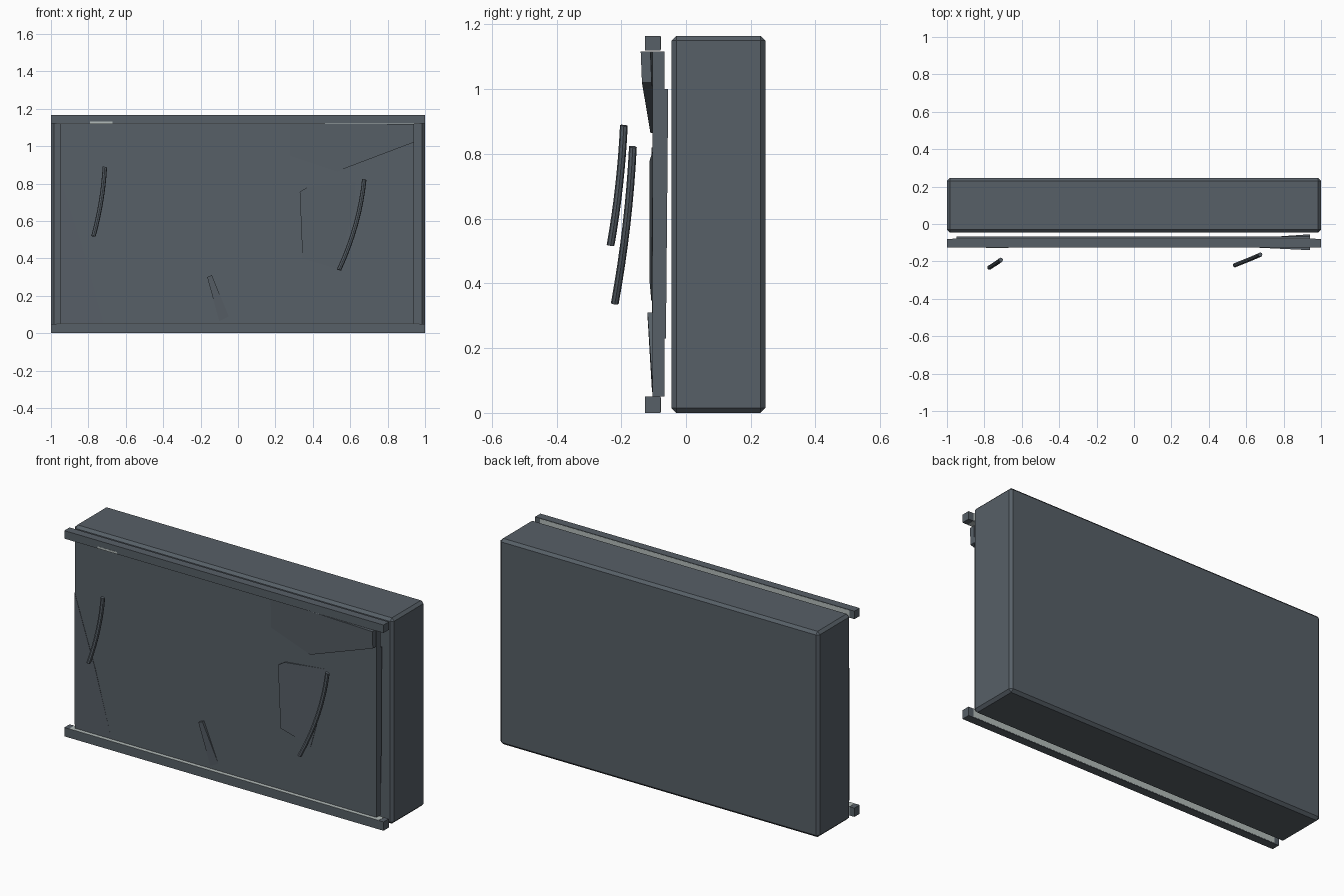
import bpy, bmesh, math
from mathutils import Vector

if "Cube" in bpy.data.objects:
    bpy.data.objects.remove(bpy.data.objects["Cube"])


def material(name, rgb):
    m = bpy.data.materials.new(name)
    m.diffuse_color = (*rgb, 1)
    m.use_nodes = True
    m.node_tree.nodes["Principled BSDF"].inputs["Base Color"].default_value = m.diffuse_color
    return m


GREY = material("slate grey", (0.095, 0.115, 0.135))
LIGHT = material("pale grey", (0.45, 0.50, 0.49))


def finish(bm, name, mat):
    bmesh.ops.recalc_face_normals(bm, faces=bm.faces)
    me = bpy.data.meshes.new(name)
    bm.to_mesh(me)
    bm.free()
    me.materials.append(mat)
    ob = bpy.data.objects.new(name, me)
    bpy.context.collection.objects.link(ob)
    return ob


def box(name, lo, hi, mat=GREY, bevel=0):
    bm = bmesh.new()
    bmesh.ops.create_cube(bm, size=1)
    for v in bm.verts:
        v.co = Vector([(l + h) / 2 + c * (h - l) for c, l, h in zip(v.co, lo, hi)])
    if bevel:
        bmesh.ops.bevel(bm, geom=bm.edges[:], offset=bevel, segments=1, affect='EDGES')
    return finish(bm, name, mat)


def shard(name, pts, thick):
    """Plate whose outline is x, z, front y, with depth running to +y."""
    bm = bmesh.new()
    face = bm.faces.new([bm.verts.new((x, y, z)) for x, z, y in pts])
    ext = bmesh.ops.extrude_face_region(bm, geom=[face])
    for v in ext["geom"]:
        if isinstance(v, bmesh.types.BMVert):
            v.co.y += thick
    return finish(bm, name, GREY)


def rod(name, a, b, bow, radius=0.012, steps=8, sides=8):
    """Gently curved octagonal rod from a to b, bowed at its middle."""
    a, b, bow = Vector(a), Vector(b), Vector(bow)
    axis = (b - a).normalized()
    u = axis.orthogonal().normalized()
    w = axis.cross(u)
    bm = bmesh.new()
    rings = []
    for i in range(steps + 1):
        t = i / steps
        c = a.lerp(b, t) + bow * 4 * t * (1 - t)
        rings.append([bm.verts.new(c + radius * (u * math.cos(k * math.tau / sides)
                                                 + w * math.sin(k * math.tau / sides)))
                      for k in range(sides)])
    for r, s in zip(rings, rings[1:]):
        for k in range(sides):
            n = (k + 1) % sides
            bm.faces.new((r[k], r[n], s[n], s[k]))
    bm.faces.new(rings[0])
    bm.faces.new(rings[-1])
    return finish(bm, name, GREY)


# main casing with chamfered edges
box("casing", (-1, -0.045, 0), (1, 0.245, 1.165), bevel=0.015)

# horizontal rails in front, with pale strips on the inner and back faces
for name, z0, z1, inner in (("bottom", 0, 0.05, 0.05), ("top", 1.12, 1.165, 1.12)):
    box(name + "_rail", (-1, -0.126, z0), (1, -0.079, z1))
    box(name + "_inner_strip", (-0.97, -0.125, inner - 0.001), (0.97, -0.08, inner + 0.001), LIGHT)
    box(name + "_back_strip", (-0.97, -0.08, z0 + 0.003), (0.97, -0.078, z1 - 0.003), LIGHT)
box("rail_glint", (-0.79, -0.127, 1.121), (-0.67, -0.125, 1.132), LIGHT)

# broken front pane
box("pane", (-0.95, -0.104, 0.05), (0.94, -0.067, 1.117))

# shards tilted out of the pane
shard("top_right_shard", [(0.28, 0.95, -0.104), (0.53, 0.865, -0.110), (0.94, 1.02, -0.136),
                          (0.94, 1.117, -0.140), (0.28, 1.117, -0.108)], 0.03)
shard("middle_shard", [(0.33, 0.755, -0.113), (0.345, 0.40, -0.112), (0.53, 0.345, -0.107),
                       (0.66, 0.81, -0.103), (0.37, 0.78, -0.112)], 0.02)
shard("lower_wedge", [(-0.165, 0.30, -0.119), (-0.10, 0.065, -0.105), (-0.05, 0.09, -0.104),
                      (-0.14, 0.31, -0.119)], 0.015)
shard("left_shard", [(-0.95, 0.82, -0.106), (-0.95, 0.05, -0.104), (-0.72, 0.05, -0.104),
                     (-0.82, 0.42, -0.106)], 0.02)
shard("back_shard", [(0.94, 1.0, -0.073), (0.78, 0.8, -0.084), (0.78, 0.4, -0.086),
                     (0.94, 0.23, -0.080)], 0.018)

# curved rods floating in front
rod("left_rod", (-0.712, -0.192, 0.888), (-0.773, -0.233, 0.518), (0.010, 0.006, 0))
rod("right_rod", (0.675, -0.164, 0.822), (0.540, -0.220, 0.338), (0.022, 0.008, 0))
